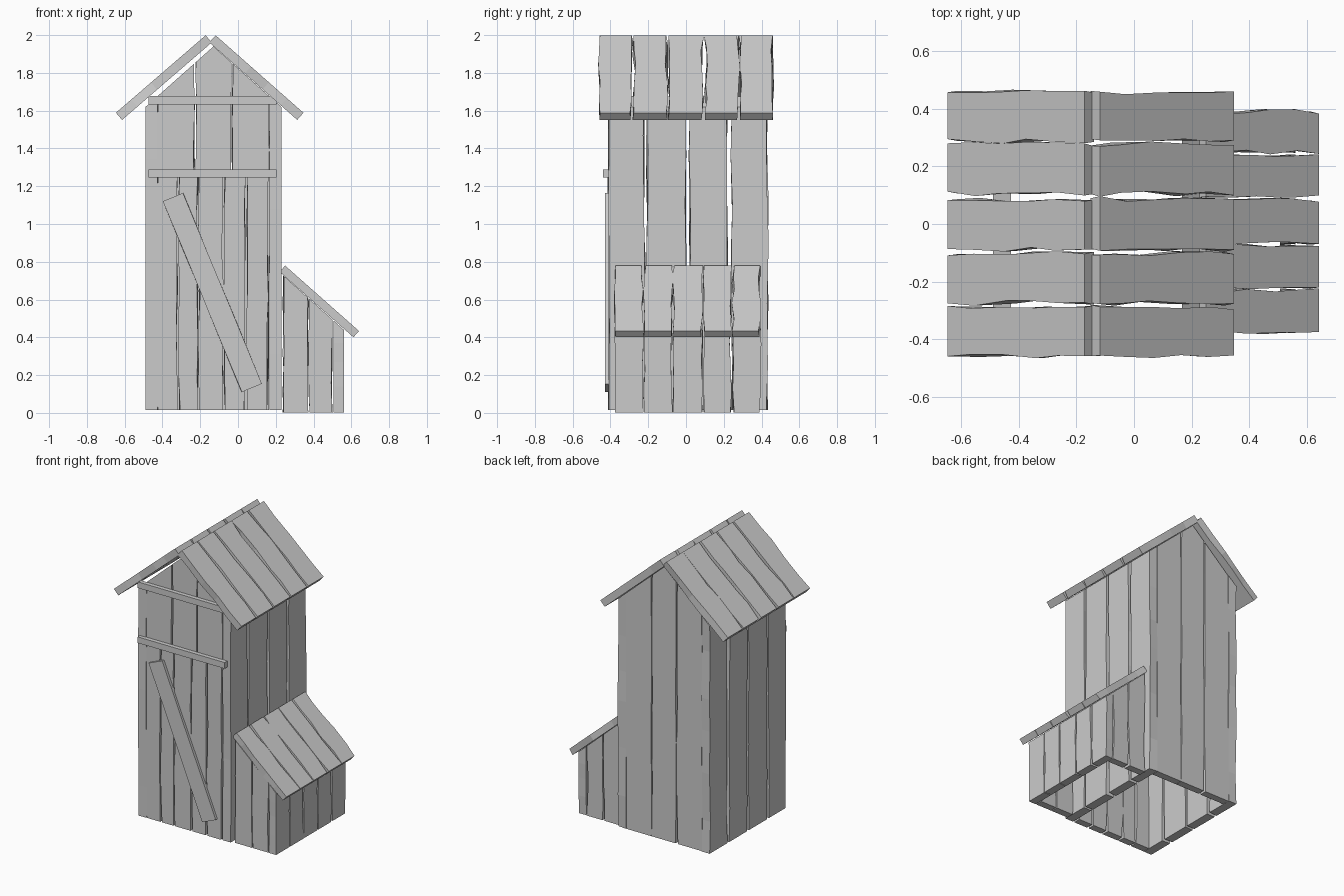
import bpy, bmesh, random
from mathutils import Vector as V

if "Cube" in bpy.data.objects:
    bpy.data.objects.remove(bpy.data.objects["Cube"])

random.seed(7)


def plank(name, a, b, wdir, w, t, n=5, jit=0.007, cuts=()):
    """Rough board from a to b: width w along wdir, thickness t, chipped edges.
    cuts: (point, normal) planes; the material on the normal side is removed."""
    a, b, wd = V(a), V(b), V(wdir)
    td = (b - a).normalized().cross(wd)
    bm = bmesh.new()
    rings = []
    for i in range(n + 1):
        f = i / n
        if 0 < i < n:
            f += random.uniform(-0.25, 0.25) / n
        c = a.lerp(b, f)
        sway = {s: random.uniform(-jit, jit) for s in (-1, 1)}
        ring = []
        for s, u in ((-1, -1), (1, -1), (1, 1), (-1, 1)):
            off = sway[s] * 0.7 + random.uniform(-jit, jit) * 0.7
            ring.append(bm.verts.new(c + wd * (s * w / 2 + off) + td * (u * t / 2)))
        rings.append(ring)
    for r, q in zip(rings, rings[1:]):
        for k in range(4):
            bm.faces.new((r[k], r[(k + 1) % 4], q[(k + 1) % 4], q[k]))
    bm.faces.new(rings[0][::-1])
    bm.faces.new(rings[-1])
    for co, no in cuts:
        geom = bm.verts[:] + bm.edges[:] + bm.faces[:]
        bmesh.ops.bisect_plane(bm, geom=geom, plane_co=co, plane_no=no, clear_outer=True)
        open_edges = [e for e in bm.edges if e.is_boundary]
        if open_edges:
            bmesh.ops.holes_fill(bm, edges=open_edges)
    bmesh.ops.recalc_face_normals(bm, faces=bm.faces[:])
    me = bpy.data.meshes.new(name)
    bm.to_mesh(me)
    bm.free()
    ob = bpy.data.objects.new(name, me)
    bpy.context.collection.objects.link(ob)
    return ob


X, Y = (1, 0, 0), (0, 1, 0)
RIDGE = -0.13
gable = [((RIDGE, 0, 1.94), (0.89, 0, 1)), ((RIDGE, 0, 1.94), (-0.89, 0, 1))]
lean_cut = [((0.22, 0, 0.745), (0.897, 0, 1))]

# tower side walls: thick boards with gaps
side_spans = [(-0.41, -0.222), (-0.205, -0.002), (0.022, 0.215), (0.243, 0.432)]
for side, x in (("left", -0.458), ("right", 0.198)):
    for y0, y1 in side_spans:
        yc = (y0 + y1) / 2
        plank(side + "_wall_board", (x, yc, 0.015), (x, yc, 1.68), Y, y1 - y0, 0.062,
              n=6, jit=0.006, cuts=gable)

# back wall and upper front wall: three boards cut to the gable
for x0, x1 in ((-0.425, -0.232), (-0.222, -0.036), (-0.028, 0.165)):
    xc = (x0 + x1) / 2
    plank("back_wall_board", (xc, 0.405, 0.015), (xc, 0.405, 1.99), X, x1 - x0, 0.05,
          n=6, jit=0.005, cuts=gable)
    plank("front_gable_board", (xc, -0.385, 1.245), (xc, -0.385, 1.99), X, x1 - x0, 0.05,
          n=4, jit=0.004, cuts=gable)

# door boards
for x0, x1 in ((-0.427, -0.322), (-0.312, -0.214), (-0.206, -0.082), (-0.072, 0.036), (0.048, 0.158)):
    xc = (x0 + x1) / 2
    plank("door_board", (xc, -0.385, 0.015), (xc, -0.385, 1.25), X, x1 - x0, 0.05, n=6, jit=0.006)

# front rails and diagonal brace
for z in (1.267, 1.655):
    plank("front_rail", (-0.475, -0.424, z), (0.203, -0.424, z), (0, 0, 1), 0.043, 0.03, n=1, jit=0)
d = V((0.418, 0, -1.01)).normalized()
plank("door_brace", (-0.345, -0.416, 1.142), (0.073, -0.416, 0.132), (d.z, 0, -d.x), 0.115, 0.024,
      n=3, jit=0.002)

# main roof
for y0, y1 in ((-0.458, -0.288), (-0.274, -0.104), (-0.087, 0.087), (0.105, 0.278), (0.288, 0.458)):
    yc = (y0 + y1) / 2
    plank("roof_left_board", (-0.63, yc, 1.57), (-0.155, yc, 1.98), Y, y1 - y0, 0.05, jit=0.008)
    plank("roof_right_board", (-0.135, yc, 1.98), (0.33, yc, 1.57), Y, y1 - y0, 0.05, jit=0.008)

# lean-to roof and outer wall
for y0, y1 in ((-0.376, -0.23), (-0.22, -0.076), (-0.066, 0.084), (0.094, 0.238), (0.25, 0.392)):
    yc = (y0 + y1) / 2
    plank("lean_to_roof_board", (0.235, yc, 0.763), (0.626, yc, 0.417), Y, y1 - y0, 0.044, jit=0.007)
    plank("lean_to_side_board", (0.533, yc, 0.003), (0.533, yc, 0.5), Y, y1 - y0, 0.055,
          n=4, jit=0.006, cuts=lean_cut)

# lean-to front and back walls
for side, y in (("front", -0.35), ("back", 0.365)):
    for x0, x1 in ((0.241, 0.368), (0.376, 0.498)):
        xc = (x0 + x1) / 2
        plank("lean_to_" + side + "_board", (xc, y, 0.003), (xc, y, 0.77), X, x1 - x0, 0.05,
              n=5, jit=0.005, cuts=lean_cut)
